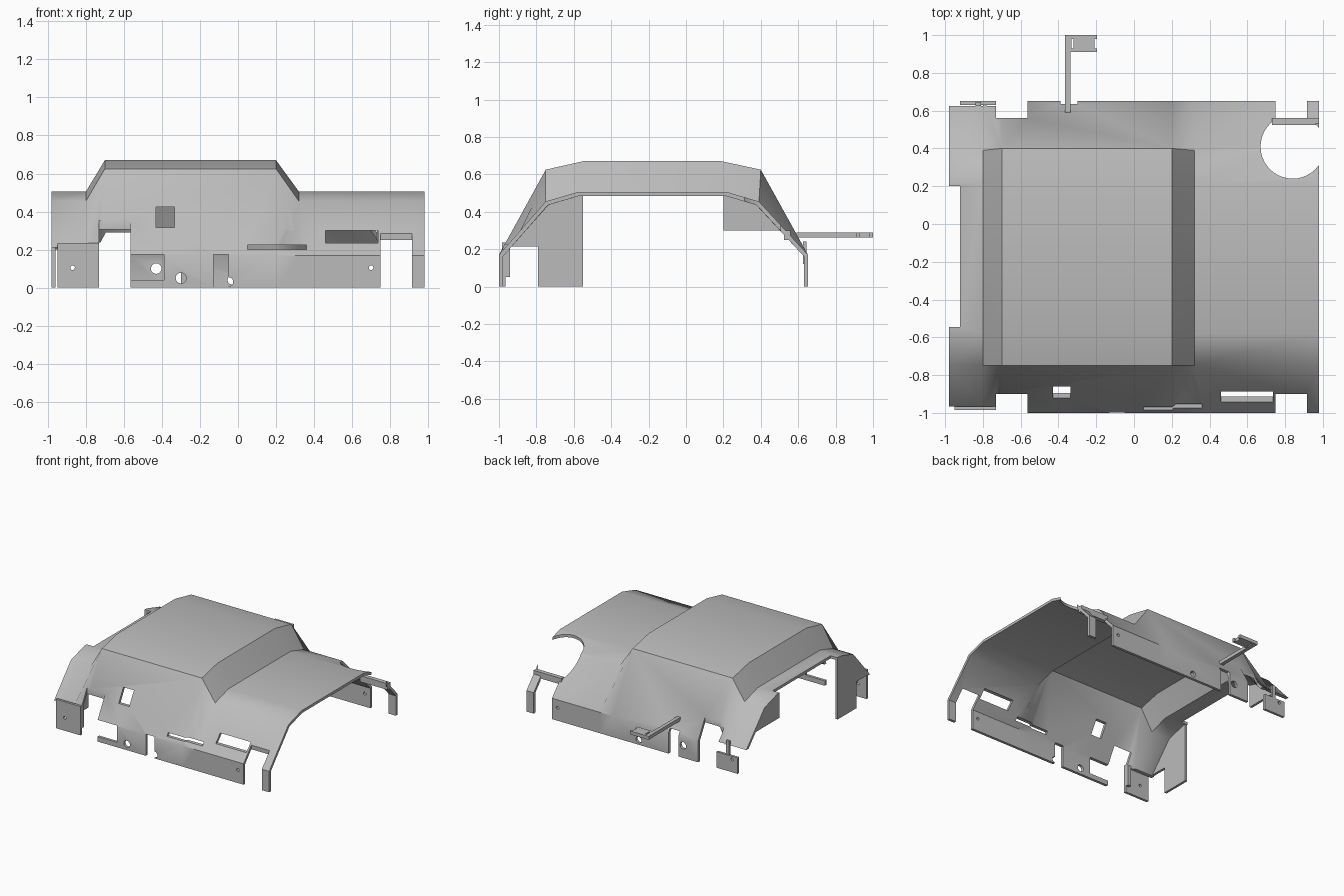
import bpy, bmesh
from mathutils import Matrix

cube = bpy.data.objects.get("Cube")
if cube:
    bpy.data.objects.remove(cube, do_unlink=True)

grey = bpy.data.materials.new("plain grey")
grey.use_nodes = True
grey.diffuse_color = (0.5, 0.5, 0.5, 1)
grey.node_tree.nodes["Principled BSDF"].inputs["Base Color"].default_value = (0.5, 0.5, 0.5, 1)


def add(name, bm):
    bmesh.ops.recalc_face_normals(bm, faces=bm.faces)
    mesh = bpy.data.meshes.new(name)
    bm.to_mesh(mesh)
    bm.free()
    mesh.materials.append(grey)
    obj = bpy.data.objects.new(name, mesh)
    bpy.context.scene.collection.objects.link(obj)
    return obj


def box(name, x, y, z):
    bm = bmesh.new()
    bmesh.ops.create_cube(bm, size=1)
    for v in bm.verts:
        v.co = [r[0] if c < 0 else r[1] for c, r in zip(v.co, (x, y, z))]
    return add(name, bm)


def prism(name, points, x0, x1):
    """Extrude a y-z outline along x."""
    bm = bmesh.new()
    face = bm.faces.new([bm.verts.new((x0, y, z)) for y, z in points])
    out = bmesh.ops.extrude_face_region(bm, geom=[face])
    for v in out["geom"]:
        if isinstance(v, bmesh.types.BMVert):
            v.co.x = x1
    return add(name, bm)


def cylinder(name, centre, radius, depth, axis):
    bm = bmesh.new()
    bmesh.ops.create_cone(bm, cap_ends=True, segments=40 if radius > 0.1 else 16,
                          radius1=radius, radius2=radius, depth=depth)
    if axis == "y":
        bmesh.ops.rotate(bm, verts=bm.verts, matrix=Matrix.Rotation(1.570796, 3, "X"))
    bmesh.ops.translate(bm, verts=bm.verts, vec=centre)
    return add(name, bm)


def carve(obj, cutters):
    for c in cutters:
        c.hide_render = True
        mod = obj.modifiers.new("cut", "BOOLEAN")
        mod.operation, mod.solver, mod.object = "DIFFERENCE", "EXACT", c
    graph = bpy.context.evaluated_depsgraph_get()
    mesh = bpy.data.meshes.new_from_object(obj.evaluated_get(graph))
    obj.modifiers.clear()
    obj.data = mesh
    for c in cutters:
        bpy.data.objects.remove(c, do_unlink=True)


# Cover shell: one folded section, lifted in the middle of its width
low = [(-1, 0), (-1, 0.17), (-0.75, 0.455), (-0.58, 0.505),
       (0.22, 0.505), (0.39, 0.455), (0.652, 0.17), (0.652, 0)]
high = low[:2] + [(-0.75, 0.625), (-0.55, 0.67), (0.19, 0.67), (0.4, 0.625)] + low[6:]
stations = [(-0.98, low), (-0.8, low), (-0.7, high), (0.2, high), (0.32, low), (0.98, low)]
bm = bmesh.new()
rows = [[bm.verts.new((x, y, z)) for y, z in section] for x, section in stations]
for a, b in zip(rows, rows[1:]):
    for i in range(len(low) - 1):
        bm.faces.new((a[i], b[i], b[i + 1], a[i + 1]))
shell = add("cover_shell", bm)
if max(shell.data.polygons, key=lambda p: p.center.z).normal.z < 0:
    shell.data.flip_normals()
solid = shell.modifiers.new("thickness", "SOLIDIFY")
solid.thickness, solid.offset, solid.use_even_offset = 0.022, -1, True

# Openings as x, y, z ranges
FRONT, BACK, LOW = (-1.1, -0.7), (0.45, 0.75), -0.1
openings = [
    ((-0.73, -0.565), (-1.1, -0.9), (LOW, 0.5)),
    ((0.75, 0.915), (-1.1, -0.9), (LOW, 0.5)),
    ((-1.1, -0.725), FRONT, (LOW, 0.21)),
    ((-0.566, -0.39), FRONT, (0.04, 0.175)),
    ((-0.13, -0.05), FRONT, (LOW, 0.175)),
    ((-0.43, -0.335), FRONT, (0.315, 0.425)),
    ((0.05, 0.36), FRONT, (0.2, 0.225)),
    ((0.46, 0.735), FRONT, (0.235, 0.3)),
    ((-0.73, -0.565), (0.56, 0.75), (LOW, 0.5)),
    ((0.75, 0.915), (0.545, 0.75), (LOW, 0.5)),
    ((-1.1, -0.725), BACK, (LOW, 0.2)),
    ((-0.39, -0.3), BACK, (LOW, 0.2)),
    ((-1.1, -0.92), (-0.545, 0.2), (0.3, 0.8)),
]
cutters = [box("cutter", *o) for o in openings]
cutters.append(cylinder("cutter", (0.84, 0.41, 0.4), 0.17, 0.6, "z"))
for x, y, z, r in [(0.7, -1, 0.105, 0.012), (0.7, 0.65, 0.105, 0.012),
                   (-0.3, -1, 0.05, 0.028), (-0.05, -1, 0.03, 0.025),
                   (-0.03, 0.65, 0.04, 0.025), (-0.43, 0.65, 0.1, 0.028)]:
    cutters.append(cylinder("cutter", (x, y, z), r, 0.2, "y"))
carve(shell, cutters)

# Corner plates with a fixing hole each
for name, x0, y0, top in [("front_corner_plate", -0.95, -0.985, 0.235),
                          ("back_corner_plate", -0.92, 0.63, 0.13)]:
    plate = box(name, (x0, -0.73), (y0, y0 + 0.02), (0, top))
    carve(plate, [cylinder("cutter", (-0.87, y0, 0.105), 0.012, 0.2, "y")])
box("back_corner_post", (-0.84, -0.81), (0.625, 0.645), (0.12, 0.24))
box("front_corner_tab", (-0.76, -0.73), (-0.97, -0.94), (0.05, 0.22))

# End plates closing the low side
prism("front_end_plate", [(-0.55, 0), (-0.55, 0.49), (-0.58, 0.49), (-0.75, 0.44),
                          (-0.95, 0.215), (-0.79, 0.215), (-0.79, 0)], -0.98, -0.96)
prism("back_end_plate", [(0.2, 0.3), (0.2, 0.49), (0.22, 0.49), (0.39, 0.44),
                         (0.53, 0.3)], -0.98, -0.96)

# Bar across the round opening
box("back_bar", (0.73, 0.98), (0.525, 0.56), (0.25, 0.3))

# Rear arm and its slotted bracket
box("rear_arm", (-0.365, -0.335), (0.59, 0.92), (0.262, 0.29))
bracket = box("arm_bracket", (-0.365, -0.195), (0.91, 1), (0.262, 0.29))
carve(bracket, [box("cutter", (-0.332, -0.32), (0.93, 0.98), (0.2, 0.4)),
                box("cutter", (-0.21, -0.1), (0.93, 0.98), (0.2, 0.4))])

# Smooth shading with crisp folds
bpy.ops.object.select_all(action="DESELECT")
for obj in bpy.context.scene.objects:
    if obj.type == "MESH":
        obj.select_set(True)
        bpy.context.view_layer.objects.active = obj
bpy.ops.object.shade_smooth_by_angle(angle=0.65)
